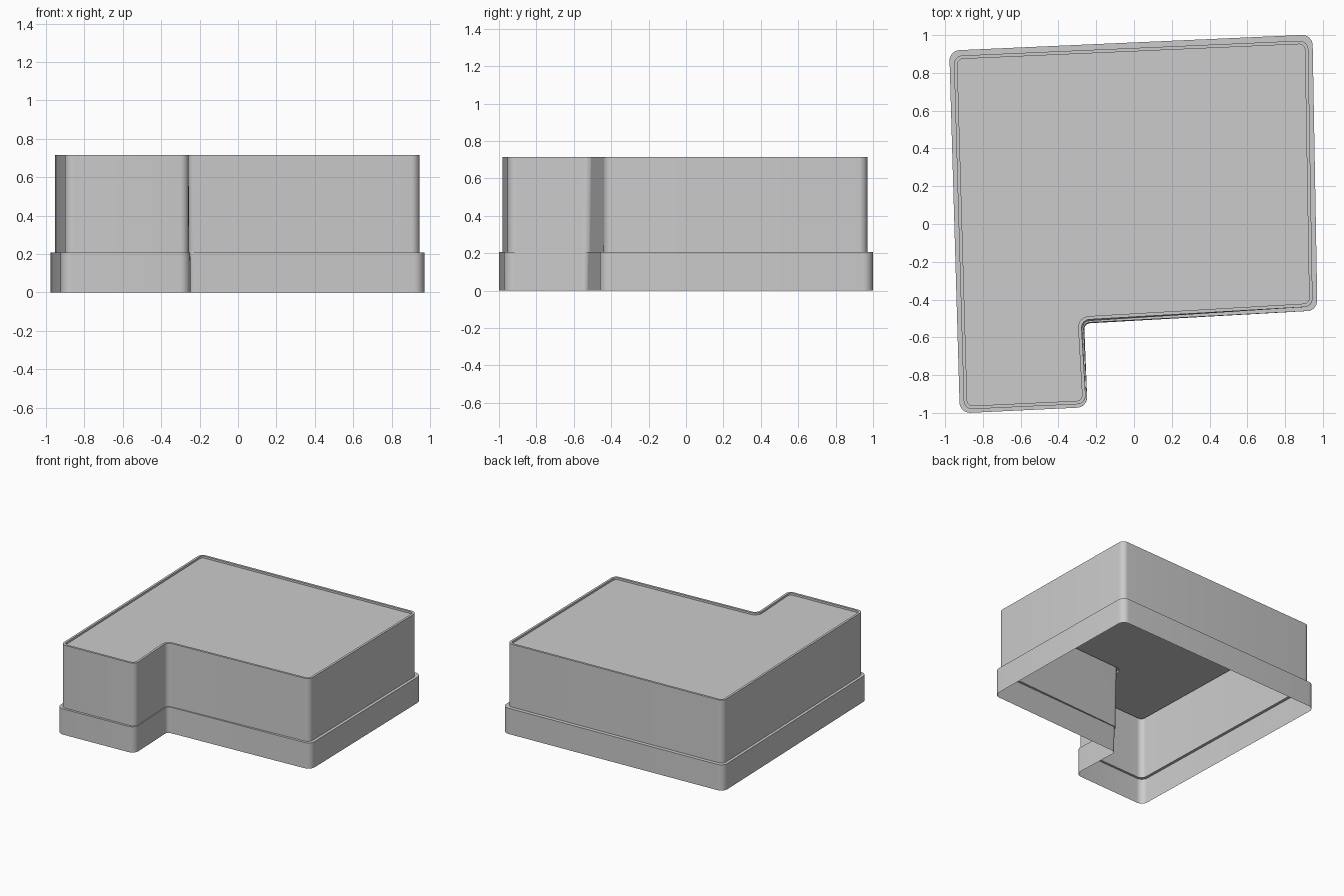
import bpy
import bmesh
import math
from mathutils import Vector

cube = bpy.data.objects.get("Cube")
if cube:
    bpy.data.objects.remove(cube, do_unlink=True)

mat = bpy.data.materials.new("light grey")
mat.use_nodes = True
GREY = (0.6, 0.6, 0.6, 1)
mat.diffuse_color = GREY
mat.node_tree.nodes["Principled BSDF"].inputs["Base Color"].default_value = GREY

# L-shaped outlines, counter-clockwise from the back right-hand corner
SKIRT = [(-0.978, 0.918), (-0.922, -1.002), (-0.246, -0.97),
         (-0.268, -0.523), (0.971, -0.458), (0.945, 1.003)]
WALL = [(-0.954, 0.89), (-0.9, -0.982), (-0.254, -0.952),
        (-0.28, -0.508), (0.946, -0.437), (0.922, 0.972)]
NOTCH = 3


def inset(pts, dist):
    """Move every edge of the outline inwards by dist."""
    out = []
    for i, p in enumerate(pts):
        p = Vector(p)
        d1 = (p - Vector(pts[i - 1])).normalized()
        d2 = (Vector(pts[(i + 1) % len(pts)]) - p).normalized()
        n1, n2 = Vector((-d1.y, d1.x)), Vector((-d2.y, d2.x))
        out.append(p + (n1 + n2) * dist / (1 + n1.dot(n2)))
    return out


def rounded(pts, outer_r, notch_r, steps=8):
    """Replace each corner with a fillet arc."""
    out = []
    for i, p in enumerate(pts):
        p = Vector(p)
        a = (Vector(pts[i - 1]) - p).normalized()
        b = (Vector(pts[(i + 1) % len(pts)]) - p).normalized()
        r = notch_r if i == NOTCH else outer_r
        half = a.angle(b) / 2
        centre = p + (a + b).normalized() * r / math.sin(half)
        reach = r / math.tan(half)
        start, end = p + a * reach - centre, p + b * reach - centre
        sweep = start.angle_signed(end)
        for s in range(steps + 1):
            t = -sweep * s / steps
            c, sn = math.cos(t), math.sin(t)
            out.append(centre + Vector((start.x * c - start.y * sn,
                                        start.x * sn + start.y * c)))
    return out


def shift_notch(pts, dx, dy):
    pts = [Vector(p) for p in pts]
    pts[NOTCH] += Vector((dx, dy))
    return pts


def sheet(name, rings, cap=False):
    """Join stacked rings (outline, height) into one open shell."""
    bm = bmesh.new()
    loops = [[bm.verts.new((p.x, p.y, z)) for p in pts] for pts, z in rings]
    for low, high in zip(loops, loops[1:]):
        n = len(low)
        for i in range(n):
            j = (i + 1) % n
            bm.faces.new((low[i], low[j], high[j], high[i]))
    if cap:
        bm.faces.new(loops[-1])
    mesh = bpy.data.meshes.new(name)
    bm.to_mesh(mesh)
    bm.free()
    mesh.materials.append(mat)
    obj = bpy.data.objects.new(name, mesh)
    bpy.context.collection.objects.link(obj)
    bpy.ops.object.select_all(action='DESELECT')
    obj.select_set(True)
    bpy.context.view_layer.objects.active = obj
    bpy.ops.object.shade_smooth_by_angle(angle=math.radians(30))
    return obj


# Wall foot leans out slightly at the notch
wall_foot = rounded(shift_notch(WALL, 0.006, -0.008), 0.045, 0.042)

# Skirt with the ledge on top, open underneath
sheet("base_skirt", [
    (rounded(shift_notch(SKIRT, 0.004, -0.004), 0.055, 0.032), 0.0),
    (rounded(SKIRT, 0.055, 0.034), 0.208),
    (wall_foot, 0.208),
])

# Tall wall, narrow rim and recessed roof
sheet("upper_wall_and_roof", [
    (wall_foot, 0.208),
    (rounded(WALL, 0.045, 0.044), 0.716),
    (rounded(inset(WALL, 0.018), 0.03, 0.06), 0.716),
    (rounded(inset(WALL, 0.018), 0.03, 0.06), 0.7),
], cap=True)
